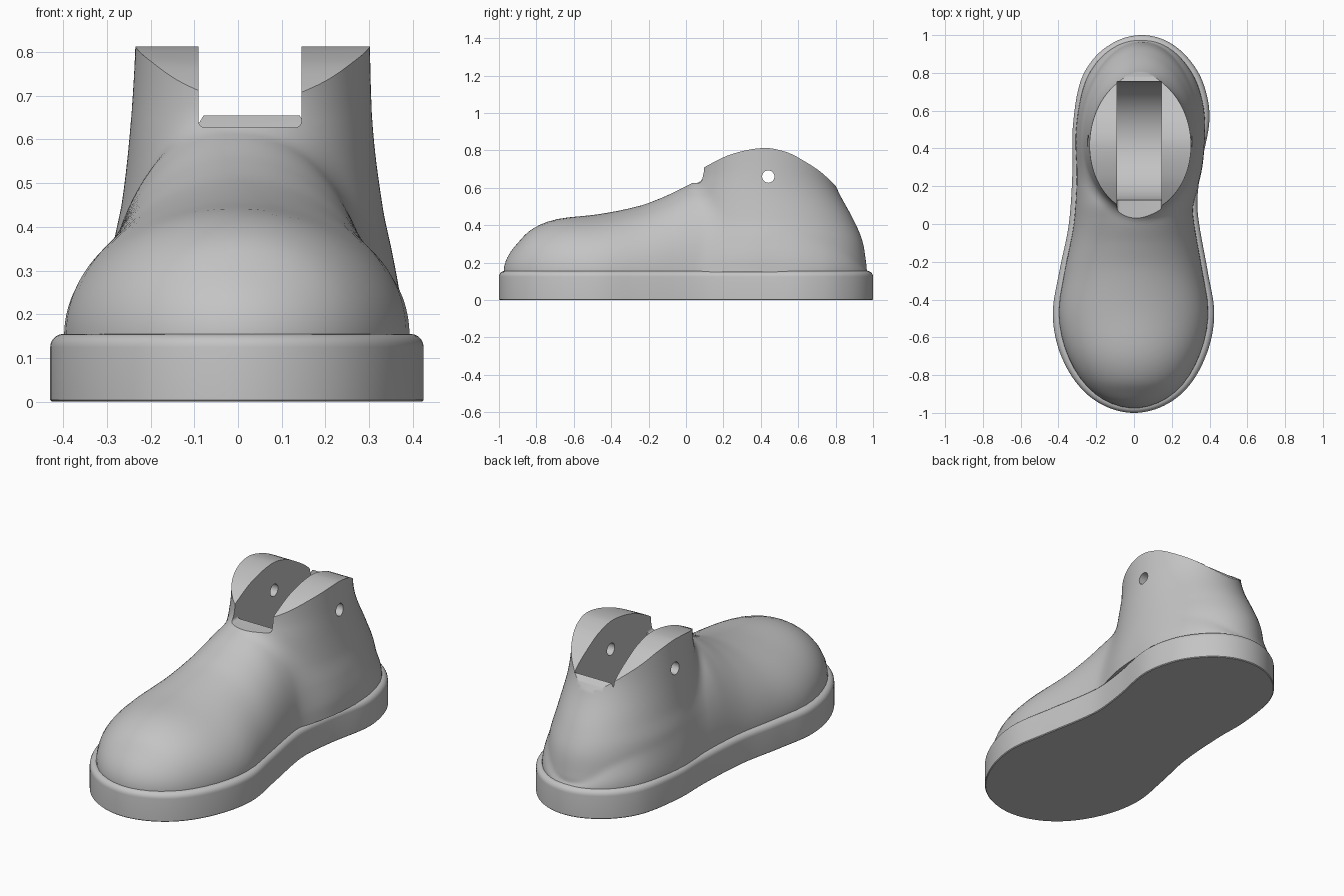
import bpy, bmesh, math
from mathutils import Vector

old = bpy.data.objects.get("Cube")
if old:
    bpy.data.objects.remove(old, do_unlink=True)

grey = bpy.data.materials.new("plain grey")
grey.use_nodes = True
grey.diffuse_color = (0.55, 0.55, 0.55, 1)
grey.node_tree.nodes["Principled BSDF"].inputs["Base Color"].default_value = (0.55, 0.55, 0.55, 1)


def curve(points):
    """Smooth function through (position, value) points."""
    n = len(points)
    slopes = []
    for i in range(n):
        a, b = points[max(i - 1, 0)], points[min(i + 1, n - 1)]
        slopes.append((b[1] - a[1]) / (b[0] - a[0]))

    def value(p):
        p = min(max(p, points[0][0]), points[-1][0])
        i = 0
        while i < n - 2 and p > points[i + 1][0]:
            i += 1
        (p0, v0), (p1, v1) = points[i], points[i + 1]
        d = p1 - p0
        t = (p - p0) / d
        s = 1 - t
        return (v0 * s * s * (1 + 2 * t) + v1 * t * t * (1 + 2 * s)
                + d * t * s * (slopes[i] * s - slopes[i + 1] * t))
    return value


def make_object(name, bm):
    bmesh.ops.recalc_face_normals(bm, faces=bm.faces)
    mesh = bpy.data.meshes.new(name)
    bm.to_mesh(mesh)
    bm.free()
    mesh.materials.append(grey)
    obj = bpy.data.objects.new(name, mesh)
    bpy.context.collection.objects.link(obj)
    return obj


def prism(name, outline, offset):
    """Extrude a closed outline of points along an offset."""
    bm = bmesh.new()
    face = bm.faces.new([bm.verts.new(p) for p in outline])
    moved = bmesh.ops.extrude_face_region(bm, geom=[face], use_keep_orig=True)["geom"]
    bmesh.ops.translate(bm, vec=offset, verts=[g for g in moved if isinstance(g, bmesh.types.BMVert)])
    return make_object(name, bm)


# Sole outline: each side is a curve over the angle that runs from toe to heel
def side(points):
    return curve([(math.acos(-y), x) for y, x in points])


left_edge = side([(-1, 0), (-.9, .25), (-.7, .38), (-.48, .425), (-.25, .39), (0, .345),
                  (.12, .335), (.3, .355), (.56, .40), (.75, .365), (.88, .285), (.97, .17), (1, .04)])
right_edge = side([(-1, 0), (-.9, -.25), (-.7, -.385), (-.48, -.43), (-.25, -.395), (0, -.345),
                   (.3, -.325), (.5, -.325), (.75, -.285), (.88, -.21), (.97, -.09), (1, .04)])

# Sole with a rounded upper rim
STEPS = 80
SOLE = 0.155
angles = [math.pi * i / STEPS for i in range(STEPS + 1)]
outline = [(left_edge(a), -math.cos(a), 0) for a in angles]
outline += [(right_edge(a), -math.cos(a), 0) for a in reversed(angles[1:-1])]
sole = prism("sole", outline, (0, 0, SOLE))
bm = bmesh.new()
bm.from_mesh(sole.data)
for height, size, segments in ((SOLE, 0.03, 5), (0, 0.004, 1)):
    rim = [e for e in bm.edges if all(abs(v.co.z - height) < 1e-5 for v in e.verts)]
    bmesh.ops.bevel(bm, geom=rim, offset=size, segments=segments, profile=0.5, affect='EDGES')
bm.to_mesh(sole.data)
bm.free()

# Foot dome height, and the four extents of the ankle at each height
BASE = 0.15
TIP = 0.975
dome = curve([(math.sqrt(y + TIP), h) for y, h in
              [(-TIP, 0), (-.9, .155), (-.83, .225), (-.7, .28), (-.46, .31), (-.25, .353), (-.11, .405),
               (.02, .467), (.12, .5), (.3, .46), (.6, .33), (.85, .18), (TIP, 0)]])
ankle_right = curve([(.15, -.30), (.35, -.286), (.46, -.265), (.62, -.247), (.81, -.235), (1.1, -.23)])
ankle_left = curve([(.15, .372), (.23, .37), (.33, .355), (.44, .332), (.62, .309), (.81, .302), (1.1, .30)])
ankle_back = curve([(.15, .967), (.2, .963), (.32, .942), (.43, .895), (.59, .81), (.7, .775), (1.1, .74)])
ankle_front = curve([(.15, -.1), (.45, 0), (.6, .04), (.7, .065), (1.1, .07)])


def inside(p):
    """Positive inside the blended foot dome and ankle column."""
    x, y, z = p
    foot = -5.0
    if abs(y) < TIP:
        a = math.acos(-y / TIP)
        l, r = left_edge(a) * .925, right_edge(a) * .925
        w = max((l - r) / 2, 1e-4)
        h = max(dome(math.sqrt(y + TIP)), 1e-4)
        foot = 1 - ((x - (l + r) / 2) / w) ** 2 - ((z - BASE) / h) ** 2
    l, r, f, b = ankle_left(z), ankle_right(z), ankle_front(z), ankle_back(z)
    ankle = 1 - ((2 * x - l - r) / (l - r)) ** 2 - ((2 * y - f - b) / (b - f)) ** 2
    ankle = min(ankle, (1 - z) * 10)
    blend = max(0.2 - abs(foot - ankle), 0)
    return max(foot, ankle) + blend * blend * 1.25


# Upper: rings of surface points found outward from a centre on the sole
centre = Vector((0.03, 0.3, BASE))
AROUND, RINGS = 160, 54


def surface_point(azimuth, elevation):
    ray = Vector((math.cos(azimuth) * math.cos(elevation),
                  math.sin(azimuth) * math.cos(elevation), math.sin(elevation)))
    near, far = 0.0, 1.5
    for _ in range(17):
        mid = (near + far) / 2
        if inside(centre + ray * mid) > 0:
            near = mid
        else:
            far = mid
    return centre + ray * near


bm = bmesh.new()
rings = []
for k in range(RINGS):
    elevation = math.pi / 2 * (k / RINGS) ** 1.5
    rings.append([bm.verts.new(surface_point(2 * math.pi * i / AROUND, elevation)) for i in range(AROUND)])
top = bm.verts.new(surface_point(0, math.pi / 2))
for i in range(AROUND):
    j = (i + 1) % AROUND
    for low, high in zip(rings, rings[1:]):
        bm.faces.new((low[i], low[j], high[j], high[i]))
    bm.faces.new((rings[-1][i], rings[-1][j], top))
bm.faces.new(rings[0])
upper = make_object("upper", bm)


def cut(cutter):
    cutter.hide_render = True
    mod = upper.modifiers.new("cut", 'BOOLEAN')
    mod.operation = 'DIFFERENCE'
    mod.solver = 'EXACT'
    mod.object = cutter
    bpy.ops.object.select_all(action='DESELECT')
    bpy.context.view_layer.objects.active = upper
    upper.select_set(True)
    bpy.ops.object.modifier_apply(modifier=mod.name)
    bpy.data.objects.remove(cutter, do_unlink=True)


def disc(x, y, z, radius, count):
    return [(x, y + radius * math.cos(2 * math.pi * i / count),
             z + radius * math.sin(2 * math.pi * i / count)) for i in range(count)]


def slot_box(name, y0, y1, z0):
    """Box as wide as the slot with rounded lower corners."""
    x0, x1, r = -0.09, 0.145, 0.014
    pts = [(x1, y0, 1.4), (x0, y0, 1.4)]
    for cx, start in ((x0 + r, math.pi), (x1 - r, 1.5 * math.pi)):
        for i in range(5):
            a = start + math.pi / 8 * i
            pts.append((cx + r * math.cos(a), y0, z0 + r + r * math.sin(a)))
    return prism(name, pts, (0, y1 - y0, 0))


# Arched ankle top
arch = curve([(-.1, .6), (.03, .665), (.12, .722), (.25, .782), (.42, .813), (.54, .79),
              (.62, .75), (.72, .685), (.81, .6), (.95, .45)])
ys = [-.1 + 1.05 * i / 50 for i in range(51)]
cut(prism("arch_cutter", [(-.7, y, arch(y)) for y in ys] + [(-.7, .95, 1.5), (-.7, -.1, 1.5)], (1.4, 0, 0)))

# Slot with front lip, back lip and round pocket, then the pin hole
PIN_Y, PIN_Z = 0.44, 0.66
cut(slot_box("front_slot_cutter", -0.3, PIN_Y, 0.627))
cut(slot_box("back_slot_cutter", PIN_Y - 0.05, 1.2, 0.675))
cut(prism("pocket_cutter", disc(-0.09, PIN_Y, PIN_Z, 0.315, 72), (0.235, 0, 0)))
cut(prism("pin_hole_cutter", disc(-0.7, PIN_Y, PIN_Z, 0.033, 24), (1.4, 0, 0)))

# Smooth shading with sharp rims
bpy.ops.object.select_all(action='DESELECT')
for obj in (sole, upper):
    obj.select_set(True)
bpy.context.view_layer.objects.active = upper
bpy.ops.object.shade_smooth_by_angle(angle=math.radians(32))
